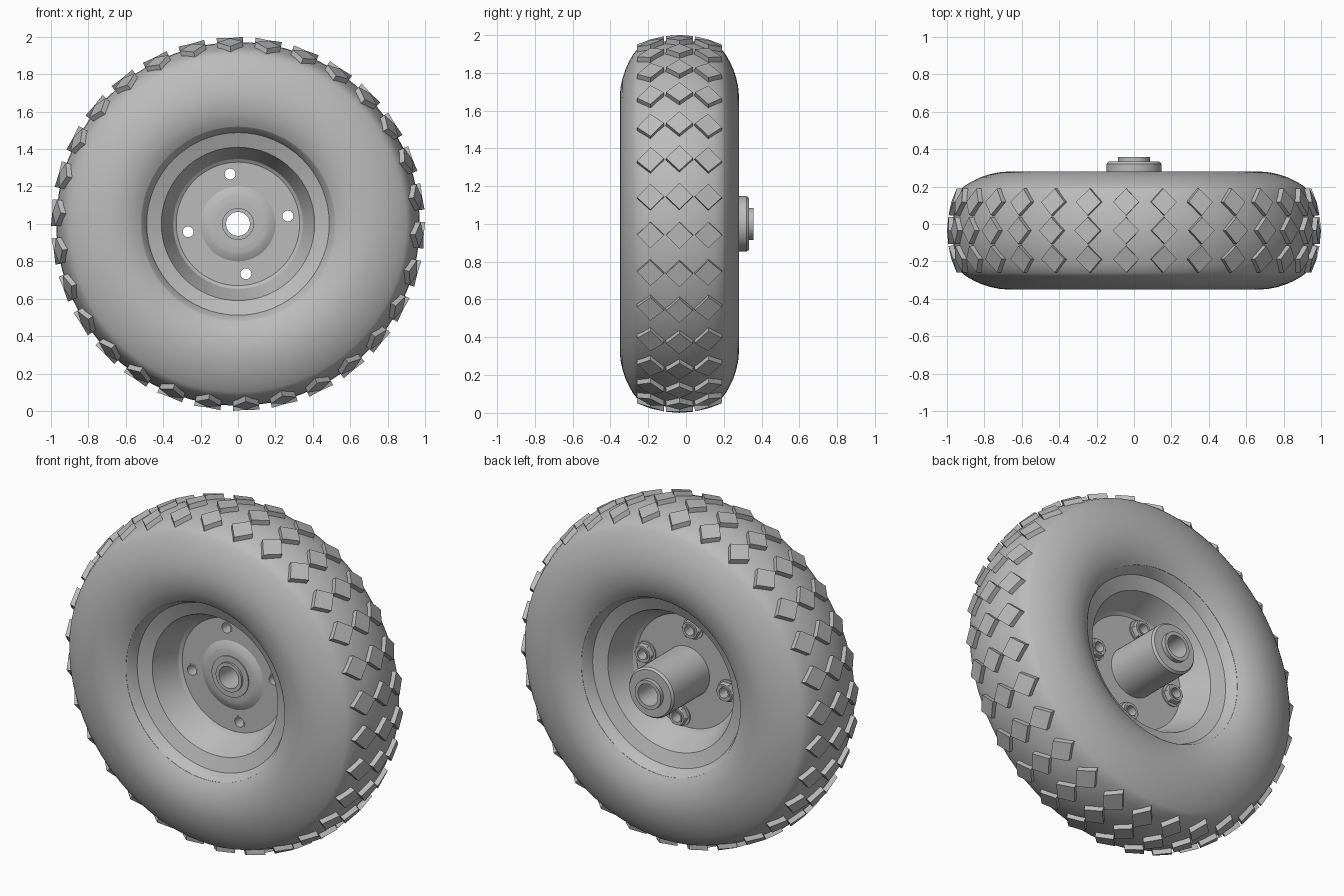
import bpy, bmesh, math
from math import sin, cos, pi, radians

if "Cube" in bpy.data.objects:
    bpy.data.objects.remove(bpy.data.objects["Cube"])

MID = -0.035          # middle plane of the tyre along y
BLOCKS = 30           # tread blocks around the tyre
BOLT_RADIUS = 0.27

grey = bpy.data.materials.new("plain_grey")
grey.use_nodes = True
grey.diffuse_color = (0.5, 0.5, 0.5, 1)
grey.node_tree.nodes["Principled BSDF"].inputs["Base Color"].default_value = (0.5, 0.5, 0.5, 1)


def make_object(name, bm):
    bmesh.ops.recalc_face_normals(bm, faces=bm.faces)
    mesh = bpy.data.meshes.new(name)
    bm.to_mesh(mesh)
    bm.free()
    mesh.materials.append(grey)
    obj = bpy.data.objects.new(name, mesh)
    bpy.context.collection.objects.link(obj)
    return obj


def activate(obj):
    bpy.ops.object.select_all(action='DESELECT')
    obj.select_set(True)
    bpy.context.view_layer.objects.active = obj


def smooth(obj, angle=30):
    activate(obj)
    bpy.ops.object.shade_smooth_by_angle(angle=radians(angle))


def polar(radius, angle, y):
    return (radius * cos(angle), y, 1 + radius * sin(angle))


def revolve(name, profile, steps=64):
    """Turn a closed (y, radius) profile around the axle."""
    bm = bmesh.new()
    rings = [[bm.verts.new(polar(r, 2 * pi * i / steps, y)) for y, r in profile]
             for i in range(steps)]
    n = len(profile)
    for i in range(steps):
        a, b = rings[i], rings[(i + 1) % steps]
        for j in range(n):
            k = (j + 1) % n
            bm.faces.new((a[j], a[k], b[k], b[j]))
    return make_object(name, bm)


def tread_radius(offset):
    return 0.972 - offset * offset


# Tyre: crowned tread, rounded shoulders and bulging sidewalls, mirrored
half = [(o, tread_radius(o)) for o in (0.06, 0.12, 0.18, 0.225)]
half += [(0.243, 0.9), (0.265, 0.862), (0.285, 0.82), (0.3, 0.775), (0.311, 0.725),
         (0.315, 0.68), (0.312, 0.635), (0.303, 0.59), (0.288, 0.55), (0.27, 0.52)]
profile = [(MID - o, r) for o, r in reversed(half)] + [(MID, tread_radius(0))]
profile += [(MID + o, r) for o, r in half]
smooth(revolve("tyre", profile, 72))

# Tread: three rows of raised diamond blocks
bm = bmesh.new()
for i in range(BLOCKS):
    angle = radians(8.5) + 2 * pi * i / BLOCKS
    for row in (-0.153, 0, 0.153):
        rings = []
        for lift, size in ((-0.03, 0.074), (0.028, 0.071)):
            ring = []
            for dy, da in ((-1, 0), (0, -1), (1, 0), (0, 1)):
                off = row + dy * size
                ring.append(bm.verts.new(
                    polar(tread_radius(off) + lift, angle + da * size, MID + off)))
            rings.append(ring)
        low, top = rings
        bm.faces.new(low[::-1])
        bm.faces.new(top)
        for j in range(4):
            k = (j + 1) % 4
            bm.faces.new((low[j], low[k], top[k], top[j]))
make_object("tread_blocks", bm)

# Rim: stepped barrel on both sides with a thin disc and a raised boss
barrel = [(0.27, 0.522), (0.262, 0.513), (0.21, 0.488), (0.18, 0.41),
          (0.06, 0.357), (0.036, 0.347), (0.024, 0.33)]
front = [(MID - o + 0.01, r) if r < 0.38 else (MID - o, r) for o, r in barrel]
back = [(MID + o, r) for o, r in reversed(barrel)]
boss = [(-0.049, 0.2), (-0.055, 0.19), (-0.065, 0.165), (-0.069, 0.15), (-0.069, 0.1)]
rim = revolve("rim", front + boss + [(MID + 0.024, 0.1)] + back)

# Bolt holes cut through the rim disc
bolt_angles = [radians(9) + k * pi / 2 for k in range(4)]


def ring_points(count, radius, hexagon=False):
    for i in range(count):
        a = 2 * pi * i / count
        r = radius
        if hexagon:
            r *= cos(pi / 6) / cos(a % (pi / 3) - pi / 6)
        yield r * cos(a), r * sin(a)


def tubes(name, layers, hole=0.0):
    """Parts at each bolt position: layers of (y, radius, hexagon), with optional bore."""
    bm = bmesh.new()
    count = 24
    for angle in bolt_angles:
        cx, _, cz = polar(BOLT_RADIUS, angle, 0)
        rings = list(layers)
        if hole:
            rings += [(layers[-1][0], hole, False), (layers[0][0], hole, False)]
        verts = [[bm.verts.new((cx + x, y, cz + z)) for x, z in ring_points(count, r, h)]
                 for y, r, h in rings]
        pairs = list(zip(verts, verts[1:]))
        if hole:
            pairs.append((verts[-1], verts[0]))
        else:
            bm.faces.new(verts[0])
            bm.faces.new(verts[-1])
        for a, b in pairs:
            for j in range(count):
                k = (j + 1) % count
                bm.faces.new((a[j], a[k], b[k], b[j]))
    return make_object(name, bm)


cutter = tubes("bolt_hole_cutter", [(-0.2, 0.036, False), (0.2, 0.036, False)])
cutter.hide_render = True
cut = rim.modifiers.new("bolt_holes", 'BOOLEAN')
cut.object = cutter
cut.solver = 'EXACT'
activate(rim)
bpy.ops.object.modifier_apply(modifier=cut.name)
bpy.data.objects.remove(cutter)
smooth(rim)

# Hollow bolts, washers and hex nuts on the back of the disc
smooth(tubes("bolt_sleeves", [(-0.05, 0.037, False), (0.032, 0.037, False)], 0.029))
smooth(tubes("washers", [(-0.013, 0.064, False), (-0.004, 0.064, False)], 0.033))
smooth(tubes("hex_nuts", [(-0.006, 0.056, True), (0.022, 0.056, True),
                          (0.027, 0.048, False)], 0.034))

# Hub: long bored sleeve with a collar at each end
smooth(revolve("hub", [(-0.087, 0.064), (-0.087, 0.085), (-0.075, 0.085), (-0.075, 0.12),
                       (-0.04, 0.12), (-0.03, 0.147), (0.32, 0.147), (0.333, 0.137),
                       (0.333, 0.085), (0.357, 0.085), (0.357, 0.064)], 48))
